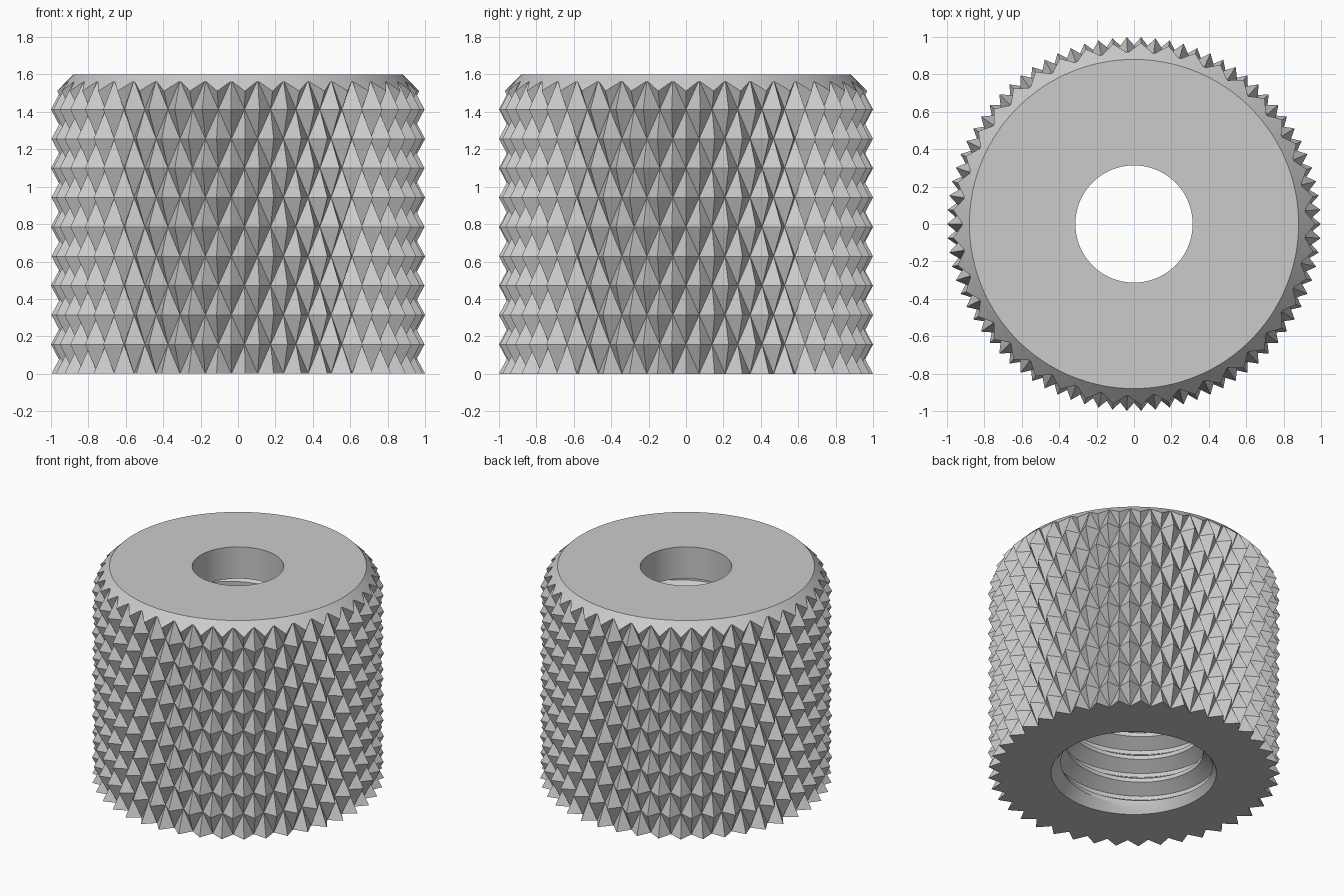
import bpy, bmesh
from math import sin, cos, pi

if "Cube" in bpy.data.objects:
    bpy.data.objects.remove(bpy.data.objects["Cube"])

HEIGHT = 1.6
TEETH = 41            # diamonds around the rim
STEP = 0.157          # half height of one diamond
R_OUT, R_IN = 1.0, 0.917
R_TOP = 0.88          # flat top inside the chamfer
R_HOLE = 0.3135
R_MAJOR, R_MINOR, PITCH = 0.565, 0.475, 0.18
BORE_TOP = 1.36

steel = bpy.data.materials.new("light_grey_metal")
steel.use_nodes = True
grey = (0.6, 0.6, 0.6, 1)
steel.diffuse_color = grey
steel.node_tree.nodes["Principled BSDF"].inputs["Base Color"].default_value = grey


def finish(bm, name):
    bmesh.ops.recalc_face_normals(bm, faces=bm.faces)
    mesh = bpy.data.meshes.new(name)
    bm.to_mesh(mesh)
    bm.free()
    mesh.materials.append(steel)
    obj = bpy.data.objects.new(name, mesh)
    bpy.context.collection.objects.link(obj)
    return obj


def polar(bm, r, a, z):
    return bm.verts.new((r * cos(a), r * sin(a), z))


def lathe(name, profile, segments=160):
    """Closed solid turned from (radius, z) pairs, bottom to top."""
    bm = bmesh.new()
    rings = [[polar(bm, r, 2 * pi * i / segments, z) for i in range(segments)]
             for r, z in profile]
    for low, high in zip(rings, rings[1:]):
        for i in range(segments):
            j = (i + 1) % segments
            bm.faces.new((low[i], low[j], high[j], high[i]))
    bm.faces.new(rings[0])
    bm.faces.new(rings[-1])
    return finish(bm, name)


def knurl(name, levels=11):
    """Checkerboard of peaks and valleys forming diamond pyramids."""
    bm = bmesh.new()
    n = 2 * TEETH
    rows = [[polar(bm, R_IN if (i + k) % 2 else R_OUT, pi * i / TEETH, k * STEP)
             for i in range(n)] for k in range(levels + 1)]
    for k in range(levels):
        for i in range(n):
            j = (i + 1) % n
            a, b, c, d = rows[k][i], rows[k][j], rows[k + 1][j], rows[k + 1][i]
            split = ((a, b, c), (a, c, d)) if (i + k) % 2 else ((a, b, d), (b, c, d))
            for tri in split:
                bm.faces.new(tri)
    bm.faces.new(rows[0])
    bm.faces.new(rows[-1])
    return finish(bm, name)


def threaded_bore(name, segments=72):
    """Helical thread with a countersunk mouth, as a solid cutter."""
    bm = bmesh.new()
    mid = (R_MAJOR + R_MINOR) / 2
    tooth = (R_MAJOR, R_MAJOR, mid, R_MINOR, R_MINOR, mid)
    count = len(tooth)
    total = int((BORE_TOP + 4 * PITCH) / PITCH) * count
    low, cols = -0.05, []
    for i in range(segments + 1):
        turn = i / segments
        col = []
        for j in range(total):
            z = -2 * PITCH + PITCH * (j / count + turn)
            r = max(tooth[j % count], R_MAJOR - 0.64 * z)
            if z <= low:
                z, r = low, R_MAJOR - 0.64 * low
            elif z >= BORE_TOP:
                z, r = BORE_TOP, R_MINOR
            col.append(polar(bm, r, 2 * pi * (turn % 1), z))
        cols.append(col)
    for p, q in zip(cols, cols[1:]):
        for j in range(total - 1):
            bm.faces.new((p[j], q[j], q[j + 1], p[j + 1]))
    bmesh.ops.remove_doubles(bm, verts=bm.verts, dist=0.0001)
    bmesh.ops.holes_fill(bm, edges=[e for e in bm.edges if e.is_boundary], sides=0)
    return finish(bm, name)


def boolean(obj, cutter, operation):
    cutter.hide_render = True
    mod = obj.modifiers.new(operation.lower(), "BOOLEAN")
    mod.object, mod.operation, mod.solver = cutter, operation, "EXACT"
    bpy.context.view_layer.objects.active = obj
    bpy.ops.object.modifier_apply(modifier=mod.name)
    bpy.data.objects.remove(cutter)


# knurled body, chamfered at the top
body = knurl("knurled_body")
edge = R_OUT + 0.05
boolean(body, lathe("chamfer_trim", [(edge, -0.1), (edge, HEIGHT - edge + R_TOP),
                                     (R_TOP, HEIGHT)]), "INTERSECT")
# threaded bore from below and plain hole through the top
boolean(body, threaded_bore("thread_cutter"), "DIFFERENCE")
boolean(body, lathe("hole_cutter", [(R_HOLE, BORE_TOP - 0.1),
                                    (R_HOLE, HEIGHT + 0.1)]), "DIFFERENCE")

bpy.ops.object.select_all(action="DESELECT")
body.select_set(True)
bpy.context.view_layer.objects.active = body
bpy.ops.object.shade_smooth_by_angle(angle=0.4)
